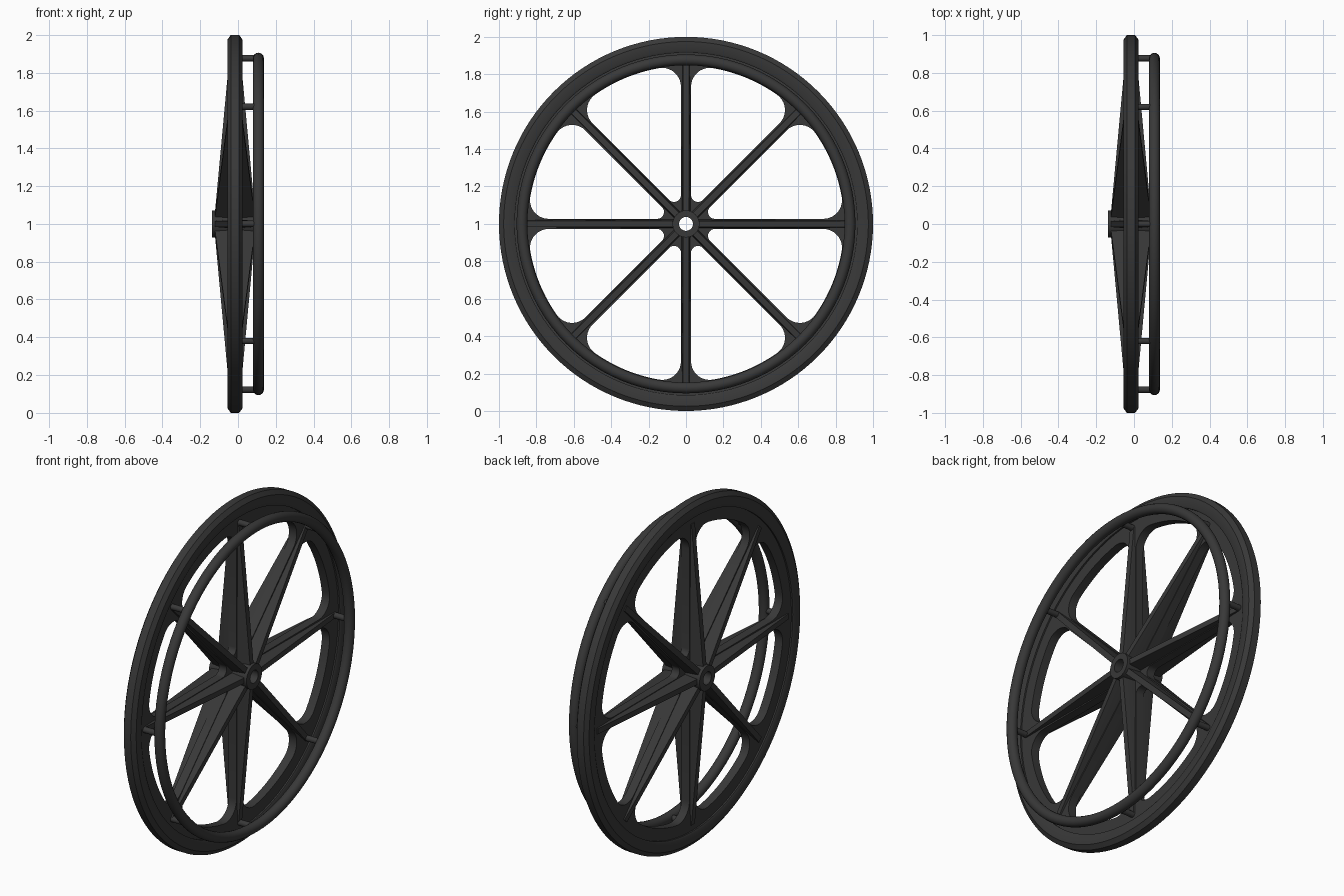
import bpy, bmesh
from math import sin, cos, pi, sqrt, atan2, radians
from mathutils import Matrix, Vector

if "Cube" in bpy.data.objects:
    bpy.data.objects.remove(bpy.data.objects["Cube"])

MID = -0.016                      # x of the wheel's middle plane
C = Vector((0, 0, 1))             # wheel centre
black = bpy.data.materials.new("black_plastic")
black.diffuse_color = (0.04, 0.04, 0.04, 1)
black.use_nodes = True
black.node_tree.nodes["Principled BSDF"].inputs["Base Color"].default_value = black.diffuse_color


def finish(obj, angle=35):
    obj.data.materials.clear()
    obj.data.materials.append(black)
    bpy.ops.object.select_all(action='DESELECT')
    obj.select_set(True)
    bpy.context.view_layer.objects.active = obj
    bpy.ops.object.shade_smooth_by_angle(angle=radians(angle))


def from_bmesh(name, bm):
    bmesh.ops.recalc_face_normals(bm, faces=bm.faces)
    me = bpy.data.meshes.new(name)
    bm.to_mesh(me)
    bm.free()
    obj = bpy.data.objects.new(name, me)
    obj.location = C
    bpy.context.collection.objects.link(obj)
    finish(obj)
    return obj


def lathe(name, profile, n=96):
    """Closed (x, radius) profile turned around the x axis."""
    bm = bmesh.new()
    rings = [[bm.verts.new((x, r * cos(2 * pi * i / n), r * sin(2 * pi * i / n)))
              for x, r in profile] for i in range(n)]
    m = len(profile)
    for i in range(n):
        a, b = rings[i], rings[(i + 1) % n]
        for j in range(m):
            k = (j + 1) % m
            bm.faces.new((a[j], a[k], b[k], b[j]))
    return from_bmesh(name, bm)


def arc(cx, cy, r, a0, a1, n):
    return [(cx + r * cos(a0 + (a1 - a0) * i / n),
             cy + r * sin(a0 + (a1 - a0) * i / n)) for i in range(n + 1)]


def window():
    """Rounded opening between two neighbouring spokes (0 to 45 degrees)."""
    w, R, rf, ri, h = 0.027, 0.845, 0.10, 0.037, pi / 8
    cx = sqrt((R - rf) ** 2 - (w + rf) ** 2)
    t = atan2(w + rf, cx)
    d = (w + ri) / sin(h)
    pts = arc(cx, w + rf, rf, -pi / 2, t, 10)
    pts += arc(0, 0, R, t, 2 * h - t, 10)[1:-1]
    ux, uy = (R - rf) * cos(2 * h - t), (R - rf) * sin(2 * h - t)
    pts += arc(ux, uy, rf, 2 * h - t, 2 * h + pi / 2, 10)
    pts += arc(d * cos(h), d * sin(h), ri, 2 * h + pi / 2, 3 * pi / 2, 10)
    return pts


# Tyre with chamfered tread
lathe("tyre", [(MID - 0.034, 0.915), (MID - 0.04, 0.925), (MID - 0.04, 0.975),
               (MID - 0.022, 1.0), (MID + 0.022, 1.0), (MID + 0.04, 0.975),
               (MID + 0.04, 0.925), (MID + 0.034, 0.915)], 128)

# Hub sleeve with open bore
lathe("hub", [(-0.138, 0.037), (-0.138, 0.072), (0.105, 0.072), (0.105, 0.037)], 32)

# Flat web: disc with eight rounded windows and a bore
cu = bpy.data.curves.new("wheel_web", 'CURVE')
cu.dimensions = '2D'
cu.fill_mode = 'BOTH'
cu.extrude = 0.025
loops = [arc(0, 0, 0.93, 0, 2 * pi, 96)[:-1], arc(0, 0, 0.04, 0, 2 * pi, 32)[:-1]]
for k in range(8):
    c, s = cos(k * pi / 4), sin(k * pi / 4)
    loops.append([(x * c - y * s, x * s + y * c) for x, y in window()])
for pts in loops:
    sp = cu.splines.new('POLY')
    sp.points.add(len(pts) - 1)
    for p, (x, y) in zip(sp.points, pts):
        p.co = (x, y, 0, 1)
    sp.use_cyclic_u = True
web = bpy.data.objects.new("wheel_web", cu)
web.location = (MID, 0, 1)
web.rotation_euler = (pi / 2, 0, pi / 2)
bpy.context.collection.objects.link(web)
bpy.ops.object.select_all(action='DESELECT')
web.select_set(True)
bpy.context.view_layer.objects.active = web
bpy.ops.object.convert(target='MESH')
finish(bpy.context.view_layer.objects.active)

# Tapered spoke blades, deep at the hub and shallow at the rim
bm = bmesh.new()
for k in range(8):
    rot = Matrix.Rotation(k * pi / 4, 4, 'X')
    ends = []
    for r, dep in ((0.05, 0.107), (0.88, 0.030)):
        sec = [(-dep, -0.016), (0, -0.025), (dep, -0.016),
               (dep, 0.016), (0, 0.025), (-dep, 0.016)]
        ends.append([bm.verts.new(rot @ Vector((MID + x, y, r))) for x, y in sec])
    a, b = ends
    for j in range(6):
        bm.faces.new((a[j], a[(j + 1) % 6], b[(j + 1) % 6], b[j]))
    bm.faces.new(a)
    bm.faces.new(b)
from_bmesh("spoke_blades", bm)

# Hand rim
tube = arc(0.108, 0.877, 0.029, 0, 2 * pi, 16)[:-1]
lathe("hand_rim", tube, 96)

# Posts joining the hand rim to the wheel
bm = bmesh.new()
for k in range(8):
    m = (Matrix.Rotation(k * pi / 4, 4, 'X') @ Matrix.Translation((0.045, 0, 0.877))
         @ Matrix.Rotation(pi / 2, 4, 'Y'))
    bmesh.ops.create_cone(bm, cap_ends=True, segments=12, radius1=0.017,
                          radius2=0.017, depth=0.12, matrix=m)
from_bmesh("hand_rim_posts", bm)
